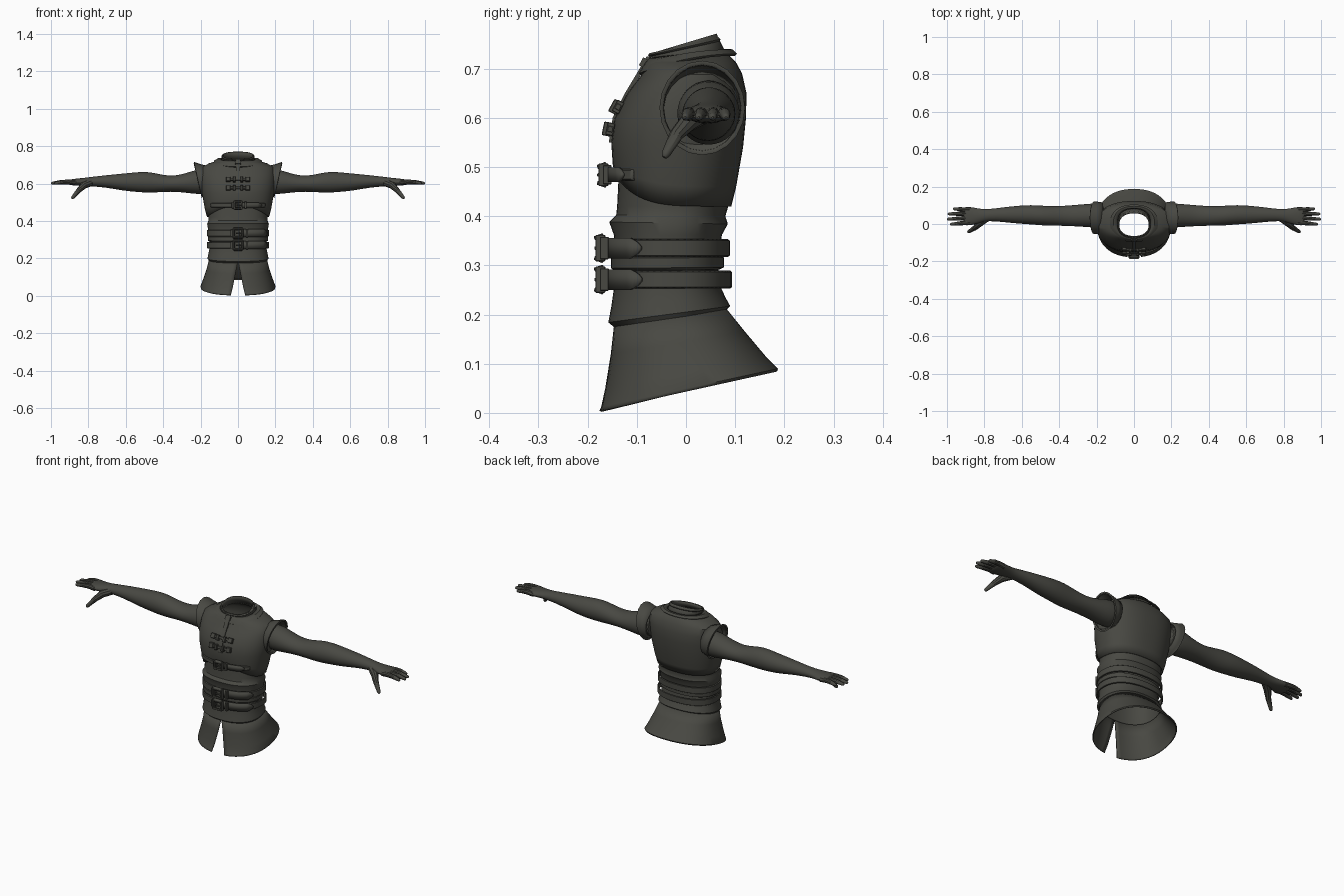
import bpy, bmesh, math
from mathutils import Vector, Matrix

if "Cube" in bpy.data.objects:
    bpy.data.objects.remove(bpy.data.objects["Cube"])

leather = bpy.data.materials.new("dark_olive_leather")
leather.diffuse_color = (0.065, 0.065, 0.055, 1)
leather.use_nodes = True
leather.node_tree.nodes["Principled BSDF"].inputs["Base Color"].default_value = leather.diffuse_color


def add_object(name, bm, mirror=False, thick=0, subdiv=0):
    bmesh.ops.remove_doubles(bm, verts=bm.verts, dist=0.0002)
    bmesh.ops.recalc_face_normals(bm, faces=bm.faces)
    me = bpy.data.meshes.new(name)
    bm.to_mesh(me)
    bm.free()
    ob = bpy.data.objects.new(name, me)
    bpy.context.collection.objects.link(ob)
    me.materials.append(leather)
    if mirror:
        ob.modifiers.new("mirror", 'MIRROR')
    if thick:
        m = ob.modifiers.new("thickness", 'SOLIDIFY')
        m.thickness, m.offset = thick, -1
    if subdiv:
        m = ob.modifiers.new("smooth", 'SUBSURF')
        m.levels = m.render_levels = subdiv
    return ob


def loft(bm, rings, closed=True, caps=False):
    vs = [[bm.verts.new(p) for p in r] for r in rings]
    n = len(vs[0])
    for a, b in zip(vs, vs[1:]):
        for i in range(n if closed else n - 1):
            j = (i + 1) % n
            bm.faces.new((a[i], a[j], b[j], b[i]))
    if caps:
        bm.faces.new(vs[0])
        bm.faces.new(vs[-1])


def sup(v, e):
    return math.copysign(abs(v) ** (2 / e), v)


def garment_ring(zf, zb, p, rx, yf, yb, e=2.3, start=0.0, end=2 * math.pi, n=56):
    """Horizontal ring; angles run from the front centre, height blends front to back."""
    pts = []
    for i in range(n + 1):
        a = -math.pi / 2 + start + (end - start) * i / n
        s = sup(math.sin(a), e)
        t = (1 - s) / 2
        pts.append((rx * sup(math.cos(a), e), (yf + yb) / 2 + (yb - yf) / 2 * s,
                    zb + (zf - zb) * t ** p))
    return pts


def garment(name, rows, thick=0, **kw):
    bm = bmesh.new()
    loft(bm, [garment_ring(*r, **kw) for r in rows], closed=False)
    return add_object(name, bm, thick=thick)


def box(bm, c, size, rot=0):
    m = Matrix.Translation(c) @ Matrix.Rotation(rot, 4, 'X') @ Matrix.Diagonal((*size, 1))
    bmesh.ops.create_cube(bm, size=1, matrix=m)


def tube(bm, pts, radii, n=10):
    """Tapered round limb with a domed tip."""
    pts = [Vector(p) for p in pts]
    d = (pts[-1] - pts[-2]).normalized()
    r = radii[-1]
    pts += [pts[-1] + d * r * 0.65, pts[-1] + d * r]
    radii = list(radii) + [r * 0.75, r * 0.25]
    rings = []
    for k, (p, r) in enumerate(zip(pts, radii)):
        t = (pts[min(k + 1, len(pts) - 1)] - pts[max(k - 1, 0)]).normalized()
        u = t.cross(Vector((0, 1, 0))).normalized()
        v = t.cross(u)
        rings.append([p + u * r * math.cos(2 * math.pi * i / n) + v * r * math.sin(2 * math.pi * i / n)
                      for i in range(n)])
    loft(bm, rings, caps=True)


# Chest piece, hem raised at the front
garment("chest", [
    (.48, .42, 5, .166, -.144, .092), (.505, .46, 4, .177, -.149, .102),
    (.55, .54, 1, .192, -.152, .116), (.60, .60, 1, .199, -.145, .122),
    (.65, .65, 1, .199, -.119, .123), (.685, .69, 1, .192, -.092, .114),
    (.705, .712, 1, .155, -.083, .102), (.717, .725, 1, .11, -.078, .09),
    (.72, .73, 1, .088, -.07, .08)], thick=.006)

# Yoke plate and tilted standing collar
garment("yoke", [(.722, .74, 1, .09, -.074, .084), (.712, .739, 2, .11, -.083, .095),
                 (.69, .73, 2, .128, -.096, .104), (.686, .726, 2, .126, -.09, .1)], thick=.003)
garment("collar", [(.705, .722, 1, .092, -.074, .086), (.722, .748, 1, .086, -.07, .073),
                   (.731, .771, 1, .084, -.071, .062)], thick=.006)
garment("collar_rim", [(.724, .755, 1, .087, -.075, .069), (.727, .76, 1, .089, -.077, .07),
                       (.731, .764, 1, .087, -.075, .066)], thick=.004)

# Waist wrap with flared edges, folded bands around it
garment("waist", [
    (.50, .46, 1, .16, -.136, .085), (.42, .42, 1, .158, -.14, .086),
    (.402, .40, 1, .158, -.142, .08), (.388, .384, 1, .165, -.156, .085),
    (.36, .362, 1, .161, -.146, .073), (.30, .302, 1, .153, -.145, .064),
    (.25, .255, 1, .153, -.147, .071), (.215, .235, 1, .158, -.152, .08),
    (.184, .217, 1, .163, -.158, .09), (.175, .208, 1, .157, -.147, .08)])
garment("wrap_fold", [(.318, .32, 1, .156, -.147, .071), (.314, .316, 1, .161, -.152, .077),
                      (.294, .296, 1, .16, -.152, .077), (.29, .292, 1, .155, -.147, .069)])

# Flared skirt, split at the front
bm = bmesh.new()
skirt = [(.182, .212, .154, -.146, .082, .005), (.12, .165, .168, -.153, .12, .055),
         (.05, .115, .188, -.165, .162, .11), (.012, .09, .2, -.174, .187, .145),
         (.004, .084, .199, -.178, .185, .15)]
loft(bm, [garment_ring(zf, zb, 1, rx, yf, yb, 2.3, g, 2 * math.pi - g)
          for zf, zb, rx, yf, yb, g in skirt], closed=False)
add_object("skirt", bm, thick=.005)


# Belts, their overlapping strap ends and buckles
def belt(name, z, h, rx, yf, yb, **kw):
    o = .004
    garment(name, [(z - h, z - h, 1, rx - o, yf + o, yb - o), (z - h + .003, z - h + .003, 1, rx, yf, yb),
                   (z + h - .003, z + h - .003, 1, rx, yf, yb), (z + h, z + h, 1, rx - o, yf + o, yb - o)],
            thick=.004, **kw)


def strap_end(name, z, h, rx, yf, yb, end):
    bm = bmesh.new()
    lo = garment_ring(z, z, 1, rx, yf, yb, 2.3, .02, end, 20)
    taper = [min(1, math.sqrt(max(.02, (20 - i) / 4))) for i in range(21)]
    loft(bm, [[(x, y, z + s * h * t) for (x, y, _), t in zip(lo, taper)] for s in (-1, 1)], closed=False)
    add_object(name, bm, thick=.007)


def buckle(name, y, z, w, h, x=0):
    bm = bmesh.new()
    for s in (-1, 1):
        box(bm, (x + s * w, y, z), (.009, .02, 2 * h), 0)
        box(bm, (x, y - .003, z + s * (h - .004)), (2 * w, .02, .009), s * .35)
    box(bm, (x + w * .3, y - .009, z), (w * 1.5, .007, .007))       # prong
    box(bm, (x + w * 2, y + .008, z), (.012, .018, 2 * h * .85))    # keeper loop
    box(bm, (x - w * 1.2, y + .008, z), (w, .018, h * 1.4))         # folded strap
    bmesh.ops.bevel(bm, geom=bm.edges[:], offset=.0015, segments=1, affect='EDGES')
    add_object(name, bm)


for label, z, back in (("upper", .335, .089), ("lower", .271, .094)):
    belt(label + "_belt", z, .018, .166, -.153, back)
    strap_end(label + "_strap_end", z, .021, .171, -.161, back, 1.15)
    buckle(label + "_buckle", -.174, z, .024, .027)
belt("chest_belt", .484, .012, .176, -.156, .1, start=-.95, end=.95, n=24)
strap_end("chest_strap_end", .484, .015, .18, -.161, .1, .75)
buckle("chest_buckle", -.168, .484, .02, .023)

# Front placket strip running down from the collar
bm = bmesh.new()
strip = [(-.08, .725), (-.1, .69), (-.124, .65), (-.149, .60), (-.157, .55)]
loft(bm, [[(-.011, y + .01, z), (-.011, y, z), (.011, y, z), (.011, y + .01, z)] for y, z in strip], caps=True)
add_object("placket", bm)

# Toggle clasps with raised end plates
bm = bmesh.new()
for y, z, tilt in ((-.138, .622, -.5), (-.154, .577, -.2)):
    box(bm, (0, y, z), (.13, .012, .013), tilt)
    for s in (-1, 1):
        box(bm, (s * .052, y, z), (.024, .016, .026), tilt)
        box(bm, (s * .02, y - .006, z), (.013, .018, .028), tilt)
bmesh.ops.bevel(bm, geom=bm.edges[:], offset=.0015, segments=1, affect='EDGES')
add_object("toggle_clasps", bm)
bm = bmesh.new()
box(bm, (0, -.086, .712), (.03, .012, .018), -.5)
add_object("collar_clasp", bm)

# Flared shoulder caps around the arm openings
bm = bmesh.new()
cap = [(.165, .165, .082, .075), (.186, .2, .086, .084), (.194, .235, .087, .096), (.196, .237, .08, .088)]
loft(bm, [[(lo + (hi - lo) * (1 + math.sin(a)) / 2, .033 + ry * math.cos(a), .62 + rz * math.sin(a))
           for a in (2 * math.pi * i / 20 for i in range(20))] for lo, hi, ry, rz in cap])
add_object("shoulder_cap", bm, mirror=True, thick=.008)

# Arms with muscle swells, wrist and palm: x, centre y, centre z, half depth, half height
arm = [(.15, .045, .612, .066, .07), (.22, .046, .61, .066, .068), (.29, .045, .602, .06, .05),
       (.36, .044, .598, .055, .041), (.43, .043, .603, .053, .051), (.49, .045, .608, .054, .058),
       (.55, .05, .608, .053, .053), (.62, .05, .608, .049, .046), (.70, .05, .612, .04, .034),
       (.78, .048, .611, .031, .026), (.82, .044, .609, .037, .022), (.86, .042, .608, .048, .02),
       (.9, .042, .607, .052, .015), (.915, .042, .607, .045, .009)]
bm = bmesh.new()
loft(bm, [[(x, cy + ry * math.cos(a), cz + rz * math.sin(a))
           for a in (2 * math.pi * i / 16 for i in range(16))] for x, cy, cz, ry, rz in arm], caps=True)
add_object("arm", bm, mirror=True, subdiv=1)

# Fingers and thumb
bm = bmesh.new()
for y0, y1, tip in ((.006, -.001, .975), (.031, .026, .992), (.055, .054, .988), (.077, .081, .96)):
    tube(bm, [(.87, y0, .606), (.905, y0, .609), ((.9 + tip) / 2, (y0 + y1) / 2, .608), (tip, y1, .602)],
         (.013, .0125, .0115, .008))
tube(bm, [(.79, .03, .605), (.825, .004, .59), (.85, -.02, .565), (.883, -.041, .526)],
     (.02, .019, .014, .009))
add_object("fingers", bm, mirror=True)

# Shading, crisp at hard edges
for ob in bpy.context.scene.objects:
    bpy.ops.object.select_all(action='DESELECT')
    ob.select_set(True)
    bpy.context.view_layer.objects.active = ob
    bpy.ops.object.shade_smooth_by_angle(angle=math.radians(35))
